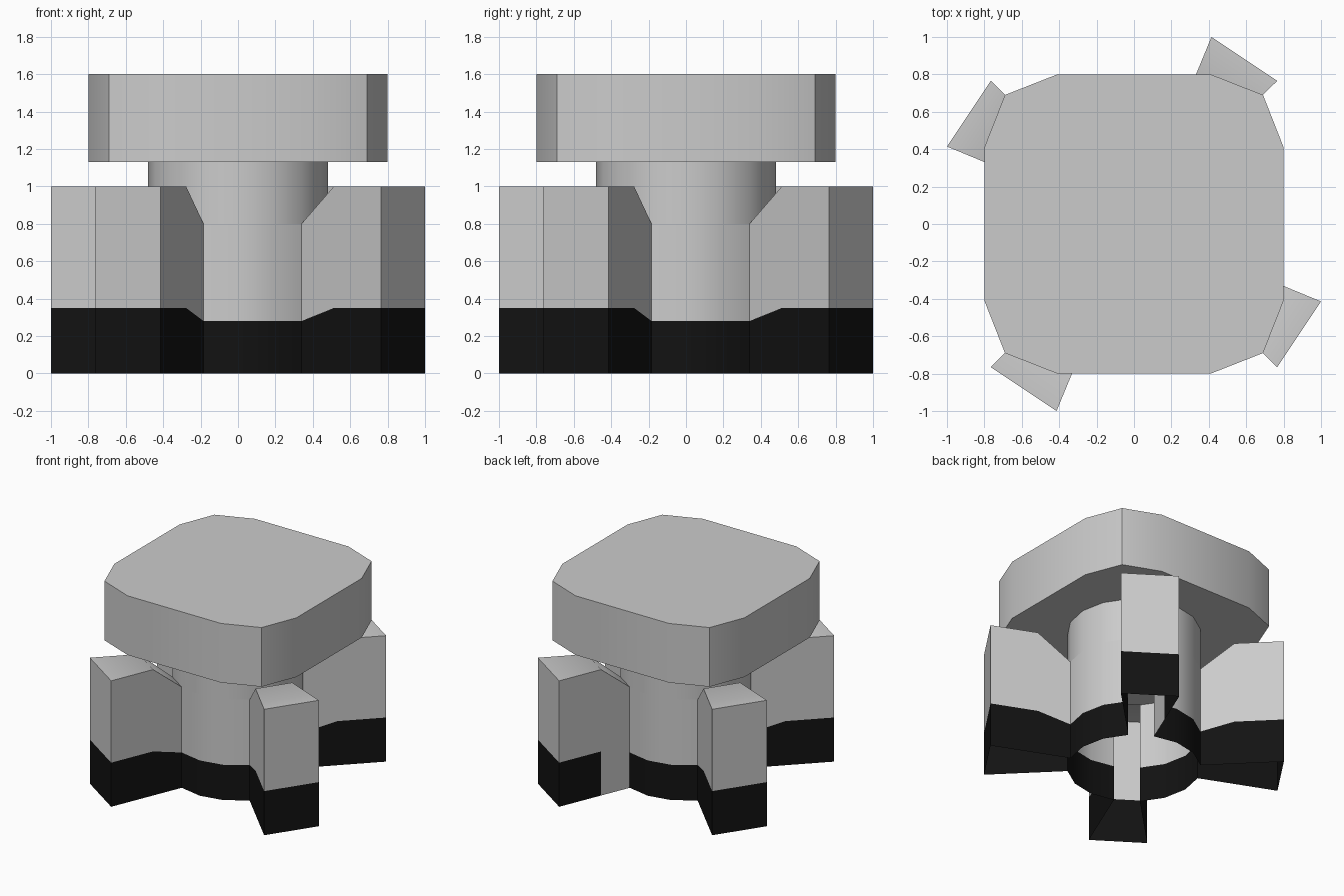
import bpy, bmesh
from math import radians, cos, sin

if "Cube" in bpy.data.objects:
    bpy.data.objects.remove(bpy.data.objects["Cube"])

R_RING, R_SLOPE, R_LUG = 0.48, 0.725, 1.0824
STEP = 22.5


def polar(r, deg, z):
    return (r * cos(radians(deg)), r * sin(radians(deg)), z)


def finish(name, bm, angle=40):
    bmesh.ops.recalc_face_normals(bm, faces=bm.faces[:])
    me = bpy.data.meshes.new(name)
    bm.to_mesh(me)
    bm.free()
    ob = bpy.data.objects.new(name, me)
    bpy.context.collection.objects.link(ob)
    bpy.ops.object.select_all(action='DESELECT')
    ob.select_set(True)
    bpy.context.view_layer.objects.active = ob
    bpy.ops.object.shade_smooth_by_angle(angle=radians(angle))
    return ob


def prism(name, outline, z0, z1):
    bm = bmesh.new()
    lo = [bm.verts.new((x, y, z0)) for x, y in outline]
    hi = [bm.verts.new((x, y, z1)) for x, y in outline]
    bm.faces.new(lo[::-1])
    bm.faces.new(hi)
    n = len(outline)
    for i in range(n):
        j = (i + 1) % n
        bm.faces.new((lo[i], lo[j], hi[j], hi[i]))
    return finish(name, bm)


grey = bpy.data.materials.new("grey")
grey.diffuse_color = (0.8, 0.8, 0.8, 1)
grey.use_nodes = True
grey.node_tree.nodes["Principled BSDF"].inputs["Base Color"].default_value = grey.diffuse_color
black = bpy.data.materials.new("black")
black.diffuse_color = (0.006, 0.006, 0.006, 1)
black.use_nodes = True
black.node_tree.nodes["Principled BSDF"].inputs["Base Color"].default_value = black.diffuse_color

# Base: thin open-bottomed ring with four hollow lugs, black lower band
path = []
for k in range(4):
    a = 45 + 90 * k
    b = a + STEP
    path += [(R_RING, a, 0.8), (R_SLOPE, a, 1.0), (R_LUG, a, 1.0),
             (R_LUG, b, 1.0), (R_SLOPE, b, 1.0), (R_RING, b, 0.8),
             (R_RING, b + STEP, 0.8), (R_RING, b + 2 * STEP, 0.8)]
bm = bmesh.new()
rows = [[bm.verts.new(polar(r, d, t * f)) for r, d, t in path] for f in (0, 0.35, 1)]
n = len(path)
for i in range(n):
    j = (i + 1) % n
    for lvl in range(2):
        lo, hi = rows[lvl], rows[lvl + 1]
        f = bm.faces.new((lo[i], lo[j], hi[j], hi[i]))
        # one lug side panel stays grey down to the floor
        f.material_index = 1 if lvl == 0 and i != 4 else 0
top = rows[2]
for k in range(0, n, 8):
    v = top[k:k + 6]
    bm.faces.new((v[0], v[1], v[4], v[5]))
    bm.faces.new((v[1], v[2], v[3], v[4]))
base = finish("base", bm)
base.data.materials.append(grey)
base.data.materials.append(black)

# Stem between base and cap
prism("stem", [polar(R_RING, STEP * i, 0)[:2] for i in range(16)], 0.8, 1.13)

# Cap: square with rounded corners, twelve sides
outline = []
for k in range(4):
    c, s = ((1, 0), (0, 1), (-1, 0), (0, -1))[k]
    outline += [(x * c - y * s, x * s + y * c)
                for x, y in ((0.8, 0.41), (0.69, 0.69), (0.41, 0.8))]
prism("cap", outline, 1.13, 1.6)
